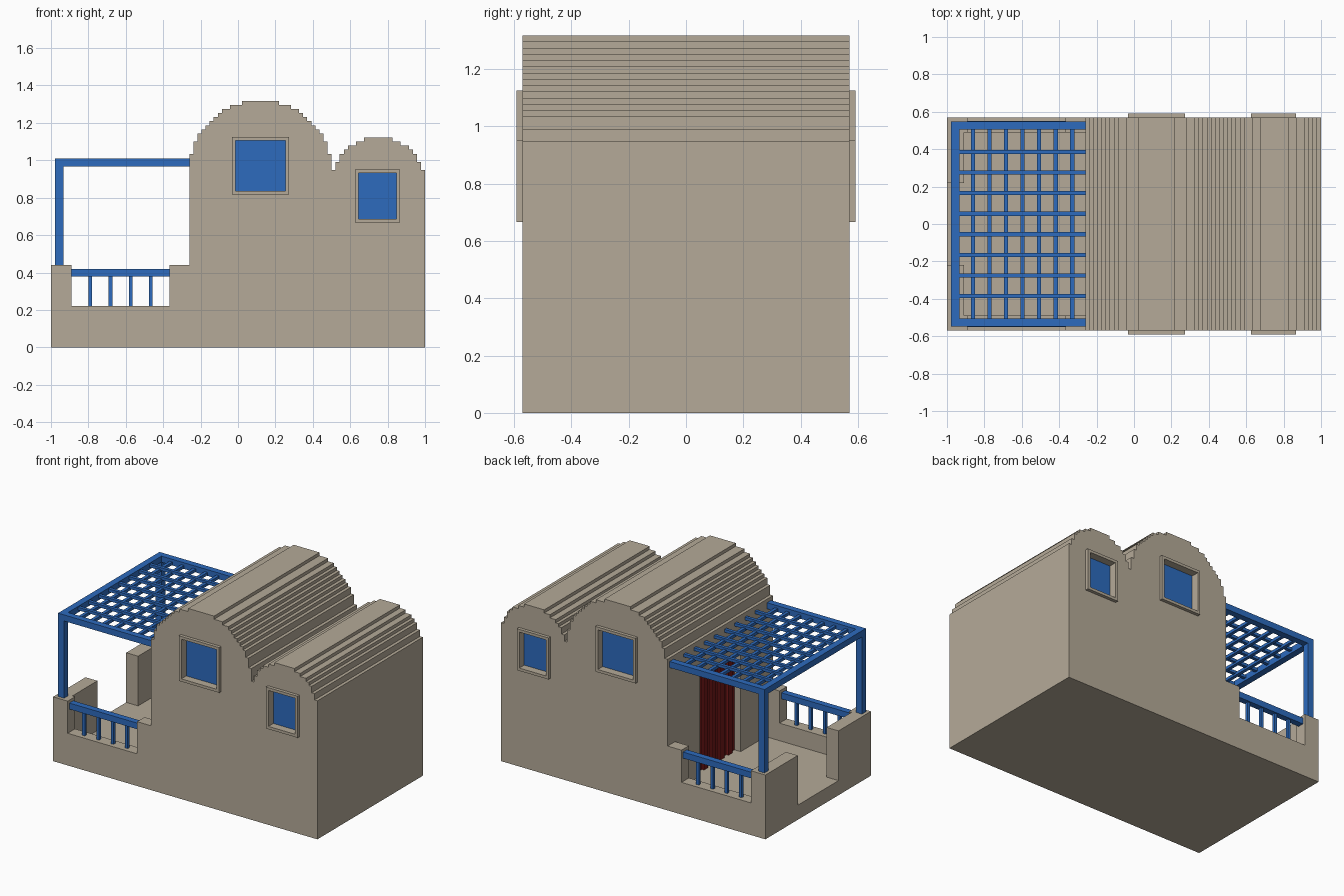
import bpy, bmesh, math

if "Cube" in bpy.data.objects:
    bpy.data.objects.remove(bpy.data.objects["Cube"])

def material(name, rgb):
    m = bpy.data.materials.new(name)
    m.diffuse_color = (*rgb, 1)
    m.use_nodes = True
    m.node_tree.nodes["Principled BSDF"].inputs["Base Color"].default_value = m.diffuse_color
    return m

PLASTER = material("sand plaster", (0.46, 0.402, 0.314))
BLUE = material("blue paint", (0.026, 0.147, 0.515))
RED = material("dark red", (0.17, 0.009, 0.009))

def new_object(name, bm, mat):
    bmesh.ops.recalc_face_normals(bm, faces=bm.faces)
    me = bpy.data.meshes.new(name)
    bm.to_mesh(me)
    bm.free()
    ob = bpy.data.objects.new(name, me)
    bpy.context.collection.objects.link(ob)
    if mat:
        me.materials.append(mat)
    return ob

def add_box(bm, x0, x1, y0, y1, z0, z1):
    vs = bmesh.ops.create_cube(bm, size=1)["verts"]
    for v in vs:
        v.co = (x0 + (v.co.x + .5) * (x1 - x0),
                y0 + (v.co.y + .5) * (y1 - y0),
                z0 + (v.co.z + .5) * (z1 - z0))

def boxes(name, mat, *dims):
    bm = bmesh.new()
    for d in dims:
        add_box(bm, *d)
    return new_object(name, bm, mat)

def extrude_profile(name, mat, pts, y0, y1):
    """Closed outline in x, z pushed along y."""
    bm = bmesh.new()
    f = bm.faces.new([bm.verts.new((x, y0, z)) for x, z in pts])
    r = bmesh.ops.extrude_face_region(bm, geom=[f])
    for v in r["geom"]:
        if isinstance(v, bmesh.types.BMVert):
            v.co.y = y1
    return new_object(name, bm, mat)

X0, HY = -0.26, 0.57          # house left wall, half depth
STEP, RISE = 1.26 / 58, 0.0218

# house body with two stepped barrel vaults
heights = []
for n, top in ((35, 1.318), (23, 1.122)):
    r = n / 2
    for i in range(n):
        d = i + .5 - r
        heights.append(top - RISE * round(r - math.sqrt(r * r - d * d)))
outline = [(X0, 0)]
last = None
for i, h in enumerate(heights):
    x = X0 + i * STEP
    if h != last:
        if last is not None:
            outline.append((x, last))
        outline.append((x, h))
    last = h
outline += [(1, last), (1, 0)]
house = extrude_profile("house_body", PLASTER, outline, -HY, HY)

# window and door recesses: outer x0, x1, z0, z1 of each frame
windows = {"large": (-0.033, 0.272, 0.816, 1.125),
           "small": (0.626, 0.866, 0.667, 0.951)}
RIM, GLASS = 0.019, 0.535
DOOR_Y, DOOR_X, DOOR_TOP, FLOOR = 0.22, X0 + 0.06, 0.8, 0.10
cuts = [(X0 - .1, DOOR_X, -DOOR_Y, DOOR_Y, FLOOR, DOOR_TOP)]
for a, b, c, d in windows.values():
    for s in (-1, 1):
        ys = sorted((s * GLASS, s * 0.7))
        cuts.append((a + RIM, b - RIM, *ys, c + RIM, d - RIM))
cutter = boxes("recess_cutter", None, *cuts)
cutter.hide_render = True
mod = house.modifiers.new("recesses", 'BOOLEAN')
mod.operation = 'DIFFERENCE'
mod.solver = 'EXACT'
mod.object = cutter
bpy.context.view_layer.update()
dg = bpy.context.evaluated_depsgraph_get()
mesh = bpy.data.meshes.new_from_object(house.evaluated_get(dg))
house.modifiers.clear()
house.data = mesh
mesh.materials.clear()
mesh.materials.append(PLASTER)
mesh.polygons.foreach_set("material_index", [0] * len(mesh.polygons))
bpy.data.objects.remove(cutter)

# window frames and panes on both faces
for name, (a, b, c, d) in windows.items():
    for side, s in (("front", -1), ("back", 1)):
        y0, y1 = sorted((s * HY, s * 0.592))
        boxes(f"{name}_window_frame_{side}", PLASTER,
              (a, a + RIM, y0, y1, c, d), (b - RIM, b, y0, y1, c, d),
              (a + RIM, b - RIM, y0, y1, c, c + RIM),
              (a + RIM, b - RIM, y0, y1, d - RIM, d))
        g0, g1 = sorted((s * GLASS, s * (GLASS + .004)))
        boxes(f"{name}_window_pane_{side}", BLUE,
              (a + RIM, b - RIM, g0, g1, c + RIM, d - RIM))

# plank door, alternating depth
n = 10
w = 2 * DOOR_Y / n
boxes("plank_door", RED, *[
    (DOOR_X - (.028 if i % 2 else .012), DOOR_X, -DOOR_Y + i * w,
     -DOOR_Y + (i + 1) * w, FLOOR, DOOR_TOP) for i in range(n)])

# terrace floor
boxes("terrace_floor", PLASTER, (-1, X0, -HY, HY, 0, FLOOR))

for side, s in (("front", -1), ("back", 1)):
    def span(a, b):
        return sorted((s * a, s * b))
    # parapet: high at both ends, low in the middle
    extrude_profile(f"terrace_wall_{side}", PLASTER,
                    [(-1, FLOOR), (-1, .44), (-.89, .44), (-.89, .22),
                     (-.365, .22), (-.365, .44), (X0, .44), (X0, FLOOR)],
                    *span(.49, HY))
    boxes(f"terrace_end_wall_{side}", PLASTER,
          (-1, -.91, *span(.22, .49), FLOOR, .44))
    # railing
    boxes(f"railing_{side}", BLUE, (-.89, -.365, *span(.51, .552), .378, .42),
          *[(x - .01, x + .01, *span(.521, .541), .22, .378)
            for x in (-.79, -.682, -.574, -.466)])
    # pergola post and long beam
    boxes(f"pergola_post_{side}", BLUE, (-.978, -.933, *span(.505, .548), .44, .97))
    boxes(f"pergola_beam_{side}", BLUE, (-.978, X0, *span(.505, .548), .968, 1.01))

# pergola end beam and lattice
boxes("pergola_end_beam", BLUE, (-.978, -.933, -.505, .505, .968, 1.01))
boxes("lattice_long_slats", BLUE, *[
    (-.933, X0, y - .011, y + .011, .984, 1.004)
    for y in [-.385 + .11 * i for i in range(8)]])
boxes("lattice_cross_slats", BLUE, *[
    (x - .011, x + .011, -.505, .505, .972, .992)
    for x in [-.861 + .0885 * i for i in range(7)]])
